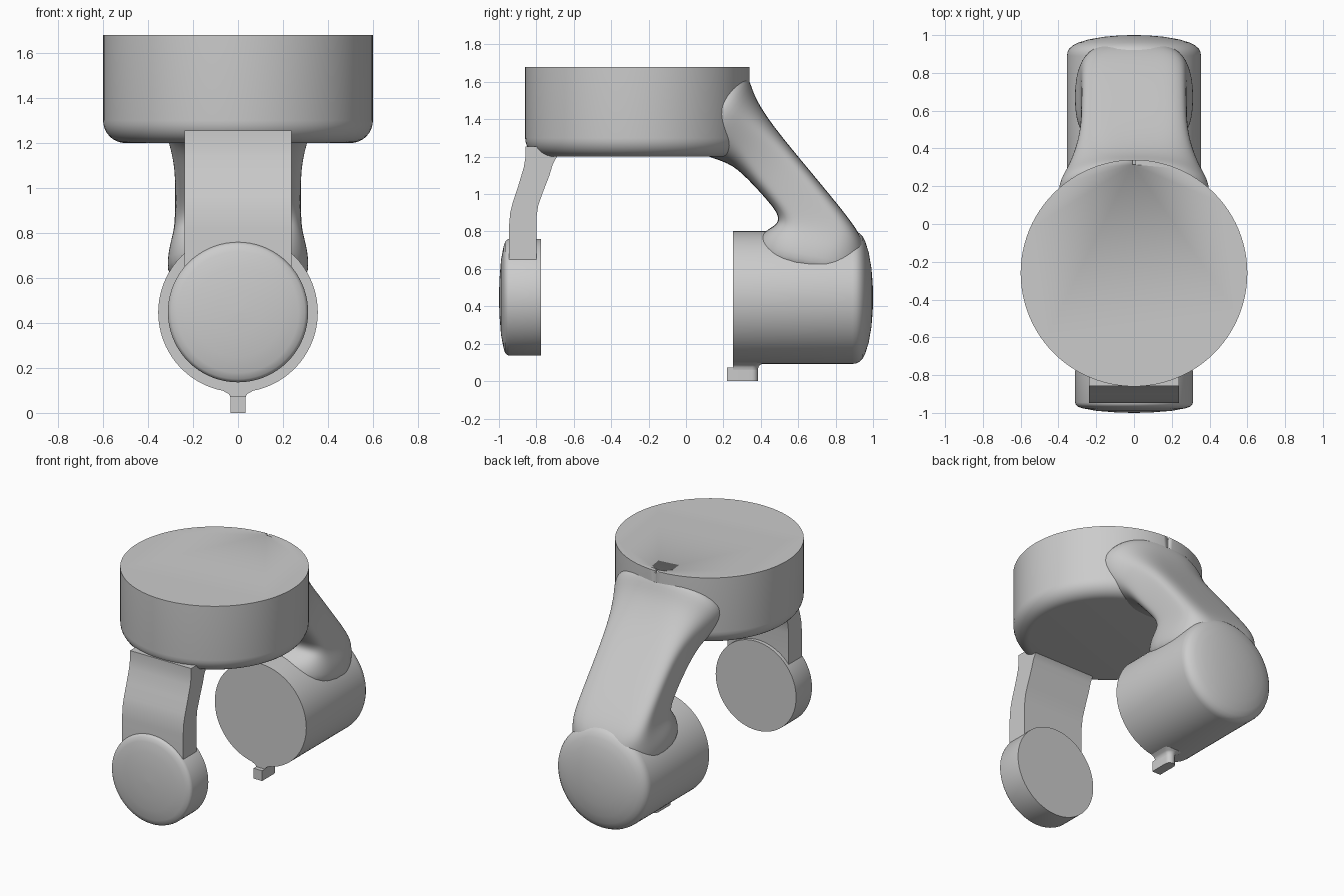
import bpy, bmesh, math
from mathutils import Vector

if "Cube" in bpy.data.objects:
    bpy.data.objects.remove(bpy.data.objects["Cube"])


def finish(name, bm, angle=35):
    bmesh.ops.recalc_face_normals(bm, faces=bm.faces)
    me = bpy.data.meshes.new(name)
    bm.to_mesh(me)
    bm.free()
    ob = bpy.data.objects.new(name, me)
    bpy.context.collection.objects.link(ob)
    bpy.ops.object.select_all(action='DESELECT')
    ob.select_set(True)
    bpy.context.view_layer.objects.active = ob
    bpy.ops.object.shade_smooth_by_angle(angle=math.radians(angle))
    return ob


def loft(name, rings, angle=35):
    """Skin a list of equal-length point rings and cap both ends."""
    bm = bmesh.new()
    vs = [[bm.verts.new(p) for p in r] for r in rings]
    n = len(vs[0])
    for a, b in zip(vs, vs[1:]):
        for i in range(n):
            j = (i + 1) % n
            bm.faces.new((a[i], a[j], b[j], b[i]))
    bm.faces.new(vs[0])
    bm.faces.new(vs[-1])
    return finish(name, bm, angle)


def lathe(name, profile, place, n=72):
    """Revolve (radius, height) pairs; place() maps local coords to the model."""
    return loft(name, [[place(r * math.cos(math.tau * i / n), r * math.sin(math.tau * i / n), h)
                        for i in range(n)] for r, h in profile])


# Top drum with rounded lower edge
fillet = [(0.5 + 0.1 * math.sin(a), 1.3 - 0.1 * math.cos(a))
          for a in [math.pi / 16 * k for k in range(9)]]
drum = lathe("top_drum", fillet + [(0.6, 1.68)], lambda u, v, h: (u, v - 0.26, h), 96)

# Small notch in the top rim at the back
bm = bmesh.new()
bmesh.ops.create_cube(bm, size=1)
bmesh.ops.scale(bm, verts=bm.verts, vec=(0.014, 0.04, 0.03))
bmesh.ops.translate(bm, verts=bm.verts, vec=(0, 0.335, 1.68))
cutter = finish("notch_cutter", bm)
cutter.hide_render = True
cutter.hide_set(True)
mod = drum.modifiers.new("notch", 'BOOLEAN')
mod.operation = 'DIFFERENCE'
mod.object = cutter

# Rear housing: horizontal cylinder with domed back
lathe("rear_housing",
      [(0.355, 0.25), (0.355, 0.89), (0.352, 0.91), (0.343, 0.928), (0.325, 0.945),
       (0.295, 0.96), (0.24, 0.977), (0.16, 0.991), (0.08, 0.998), (0.01, 1.0)],
      lambda u, v, h: (u, h, v + 0.447))

# Front disc with domed face
lathe("front_disc",
      [(0.312, -0.775), (0.312, -0.945), (0.308, -0.957), (0.298, -0.967), (0.27, -0.976),
       (0.2, -0.989), (0.1, -0.997), (0.01, -1.0)],
      lambda u, v, h: (u, h, v + 0.448))

# Rear arm: outer y,z / inner y,z / half width / squareness per section
stations = [
    (0.27, 1.66, -0.10, 1.30, 0.34, 2.0), (0.335, 1.64, 0.00, 1.25, 0.42, 2.0),
    (0.36, 1.53, 0.14, 1.19, 0.37, 2.4), (0.44, 1.40, 0.25, 1.16, 0.32, 3.2),
    (0.55, 1.26, 0.36, 1.05, 0.285, 5), (0.70, 1.08, 0.45, 0.95, 0.28, 5),
    (0.84, 0.91, 0.497, 0.885, 0.28, 5), (0.93, 0.79, 0.49, 0.838, 0.285, 4.5),
    (0.963, 0.70, 0.43, 0.81, 0.30, 3.2), (0.975, 0.62, 0.36, 0.74, 0.318, 2.6),
    (0.95, 0.50, 0.36, 0.60, 0.31, 2.4)]
rings = []
for oy, oz, iy, iz, hw, e in stations:
    mid = Vector((0, (oy + iy) / 2, (oz + iz) / 2))
    half = Vector((0, (oy - iy) / 2, (oz - iz) / 2))
    ring = []
    for k in range(32):
        c, s = math.cos(math.tau * k / 32), math.sin(math.tau * k / 32)
        x = math.copysign(abs(c) ** (2 / e), c) * hw
        t = math.copysign(abs(s) ** (2 / e), s)
        ring.append(mid + half * t + Vector((x, 0, 0)))
    rings.append(ring)
arm = loft("rear_arm", rings, 80)
arm.modifiers.new("smooth", 'SUBSURF').levels = 2
arm.modifiers["smooth"].render_levels = 2

# Front arm: bent strap extruded across x
strap = [(-0.858, 1.255), (-0.858, 1.2), (-0.868, 1.14), (-0.895, 1.05), (-0.925, 0.96),
         (-0.94, 0.9), (-0.947, 0.82), (-0.947, 0.6), (-0.8, 0.6), (-0.8, 0.87),
         (-0.79, 0.94), (-0.765, 1.01), (-0.73, 1.1), (-0.712, 1.16), (-0.69, 1.2),
         (-0.66, 1.22), (-0.66, 1.255)]
w = 0.237
loft("front_arm", [[(x, y, z) for y, z in strap] for x in (-w, w)])

# Alignment tab: block with rounded rear end, and a flared neck above it
def tab_ring(z, hw, y0, y1):
    arc = [math.pi * k / 10 for k in range(11)]
    return ([(-hw, y0, z), (hw, y0, z)] +
            [(hw * math.cos(a), y1 - 0.033 + 0.033 * math.sin(a), z) for a in arc])


loft("tab", [tab_ring(z, 0.033, 0.22, 0.385) for z in (0, 0.072)])
loft("tab_neck", [tab_ring(z, hw, 0.25, y1) for z, hw, y1 in
                  [(0.06, 0.033, 0.385), (0.075, 0.035, 0.387), (0.086, 0.043, 0.395),
                   (0.094, 0.06, 0.41), (0.11, 0.08, 0.42)]])
